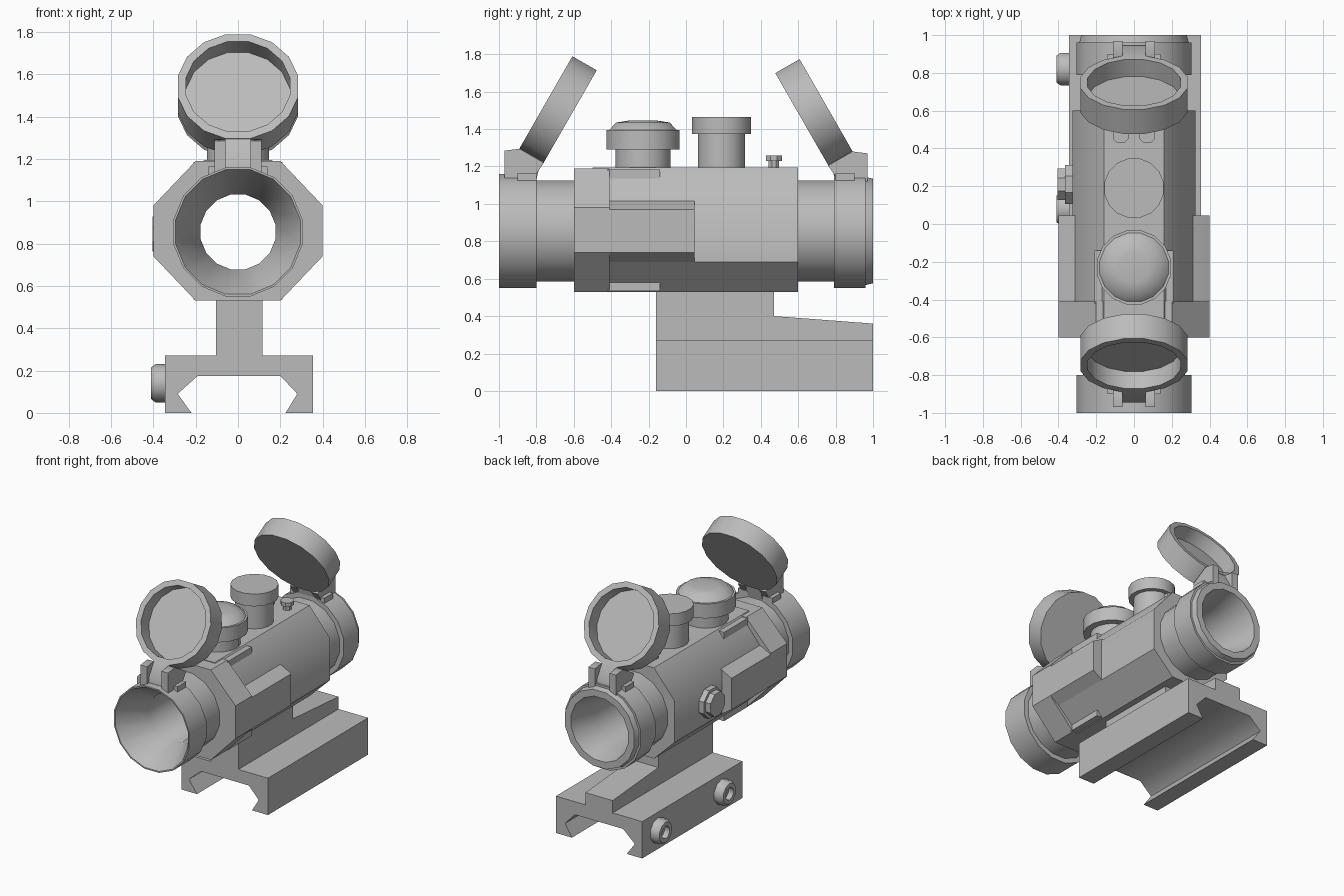
import bpy, bmesh, math
from mathutils import Matrix, Vector

cube = bpy.data.objects.get("Cube")
if cube:
    bpy.data.objects.remove(cube, do_unlink=True)

grey = bpy.data.materials.new("plain_grey")
grey.use_nodes = True
grey.diffuse_color = (0.5, 0.5, 0.5, 1)
grey.node_tree.nodes["Principled BSDF"].inputs["Base Color"].default_value = (0.5, 0.5, 0.5, 1)

AXIS_Z = 0.855   # height of the optical axis


def finish(name, bm):
    bmesh.ops.remove_doubles(bm, verts=bm.verts, dist=1e-5)
    bmesh.ops.recalc_face_normals(bm, faces=bm.faces)
    mesh = bpy.data.meshes.new(name)
    bm.to_mesh(mesh)
    bm.free()
    mesh.materials.append(grey)
    obj = bpy.data.objects.new(name, mesh)
    bpy.context.collection.objects.link(obj)
    bpy.ops.object.select_all(action='DESELECT')
    obj.select_set(True)
    bpy.context.view_layer.objects.active = obj
    bpy.ops.object.shade_smooth_by_angle(angle=math.radians(42))
    return obj


def lathe(name, profile, centre, axis, sides=16, closed=False):
    """Revolve (distance along axis, radius) points around an axis."""
    bm = bmesh.new()
    place = Matrix.Translation(centre) @ Vector(axis).to_track_quat('Z', 'Y').to_matrix().to_4x4()
    rings = []
    for d, r in profile:
        ring = []
        for i in range(sides):
            a = math.tau * (i + 0.5) / sides
            ring.append(bm.verts.new(place @ Vector((r * math.cos(a), r * math.sin(a), d))))
        rings.append(ring)
    pairs = list(zip(rings, rings[1:]))
    if closed:
        pairs.append((rings[-1], rings[0]))
    for a, b in pairs:
        for i in range(sides):
            j = (i + 1) % sides
            bm.faces.new((a[i], a[j], b[j], b[i]))
    return finish(name, bm)


def prism(name, outline, lo, hi, along='y', hole=0):
    """Extrude an (x, z) outline along y, or a (y, z) outline along x."""
    bm = bmesh.new()
    loops = [outline]
    if hole:
        loops.append([(hole * math.cos(math.tau * (i + 0.5) / 16),
                       AXIS_Z + hole * math.sin(math.tau * (i + 0.5) / 16)) for i in range(16)])
    edges = []
    for loop in loops:
        vs = [bm.verts.new((p, lo, q) if along == 'y' else (lo, p, q)) for p, q in loop]
        edges += [bm.edges.new((vs[i - 1], vs[i])) for i in range(len(vs))]
    if hole:
        bmesh.ops.triangle_fill(bm, edges=edges, use_beauty=True)
    else:
        bm.faces.new(vs)
    out = bmesh.ops.extrude_face_region(bm, geom=bm.faces[:] + bm.edges[:], use_keep_orig=True)
    moved = [v for v in out["geom"] if isinstance(v, bmesh.types.BMVert)]
    shift = (0, hi - lo, 0) if along == 'y' else (hi - lo, 0, 0)
    bmesh.ops.translate(bm, verts=moved, vec=shift)
    return finish(name, bm)


def box(name, x, y, z):
    return prism(name, [(x[0], z[0]), (x[1], z[0]), (x[1], z[1]), (x[0], z[1])], y[0], y[1])


def mirrored(half):
    return half + [(-x, z) for x, z in reversed(half)]


# Optical tube with end rings, front funnel and rear bore
lathe("tube", [(-1, .31), (-.8, .31), (-.8, .275), (.79, .275), (.79, .31), (.96, .31),
               (.96, .295), (1, .285), (1, .235), (.8, .185), (-.78, .18), (-1, .3)],
      (0, 0, AXIS_Z), (0, 1, 0), closed=True)

# Eight-sided housing and wider front flange
prism("housing", mirrored([(.16, 1.195), (.325, 1.0), (.325, .69), (.16, .53)]), -.5, .6, hole=.2)
prism("front_flange", mirrored([(.2, 1.19), (.4, .98), (.4, .74), (.2, .53)]), -.6, -.41, hole=.2)

# Side blocks and raised pads
for side, label in ((1, "left"), (-1, "right")):
    prism(label + "_side_block", [(side * x, z) for x, z in
          [(.3, 1.02), (.325, 1.01), (.4, .97), (.4, .74), (.325, .69), (.3, .7)]], -.42, .045)
box("top_pad", (-.21, .21), (-.42, -.14), (1.08, 1.185))
box("bottom_pad", (-.21, .21), (-.42, -.14), (.535, .63))

# Adjustment turrets
lathe("front_turret", [(1.1, 0), (1.1, .15), (1.29, .15), (1.29, .2), (1.395, .2),
                       (1.395, .185), (1.435, .145), (1.445, .08), (1.445, 0)],
      (0, -.23, 0), (0, 0, 1))
lathe("rear_turret", [(1.1, 0), (1.1, .128), (1.375, .128), (1.375, .16), (1.465, .16), (1.465, 0)],
      (0, .19, 0), (0, 0, 1))
for x in (-.07, .07):
    lathe("small_button", [(1.15, 0), (1.15, .03), (1.23, .03), (1.23, .046), (1.258, .046), (1.258, 0)],
          (x, .47, 0), (0, 0, 1), 8)

# Side knob on the housing
lathe("side_knob", [(.3, 0), (.3, .112), (.365, .112), (.365, .09), (.405, .09), (.405, 0)],
      (0, .21, .845), (-1, 0, 0), 8)

# Flip-up covers, tilted inward, each with a hinge
for end, label, drop in ((-1, "front", 0), (1, "rear", .015)):
    lathe(label + "_cover", [(-.075, 0), (-.075, .29), (.075, .29), (.075, .25), (-.03, .25), (-.03, 0)],
          (0, end * .684, 1.505 - drop), (0, end * .87, .5))
    lug = [(end * y, z - drop) for y, z in
           [(.97, 1.13), (.97, 1.285), (.89, 1.295), (.76, 1.22), (.8, 1.16), (.82, 1.13)]]
    for a, b in ((-.112, -.06), (.06, .112)):
        prism(label + "_hinge_lug", lug, a, b, 'x')
    tab = [(end * y, z - drop) for y, z in
           [(.945, 1.13), (.945, 1.2), (.88, 1.31), (.77, 1.25), (.8, 1.13)]]
    prism(label + "_hinge_tab", tab, -.06, .06, 'x')
    box(label + "_hinge_base", (-.14, .14), sorted((end * .8, end * .9)), (1.1, 1.165))

# Mount: grooved rail clamp and centre post
prism("rail_clamp", [(-.345, 0), (-.22, 0), (-.285, .09), (-.19, .175), (.2, .175), (.28, .09),
                     (.225, 0), (.355, 0), (.355, .27), (-.345, .27)], -.16, 1)
prism("mount_post", [(-.16, .25), (1, .25), (1, .36), (.47, .4), (.47, .56), (-.16, .56)],
      -.105, .115, 'x')

# Clamp bolts with recessed centres
for y in (.08, .82):
    lathe("clamp_bolt", [(.33, 0), (.33, .09), (.39, .09), (.41, .075), (.41, .045), (.37, .045), (.37, 0)],
          (0, y, .14), (-1, 0, 0), 10)
